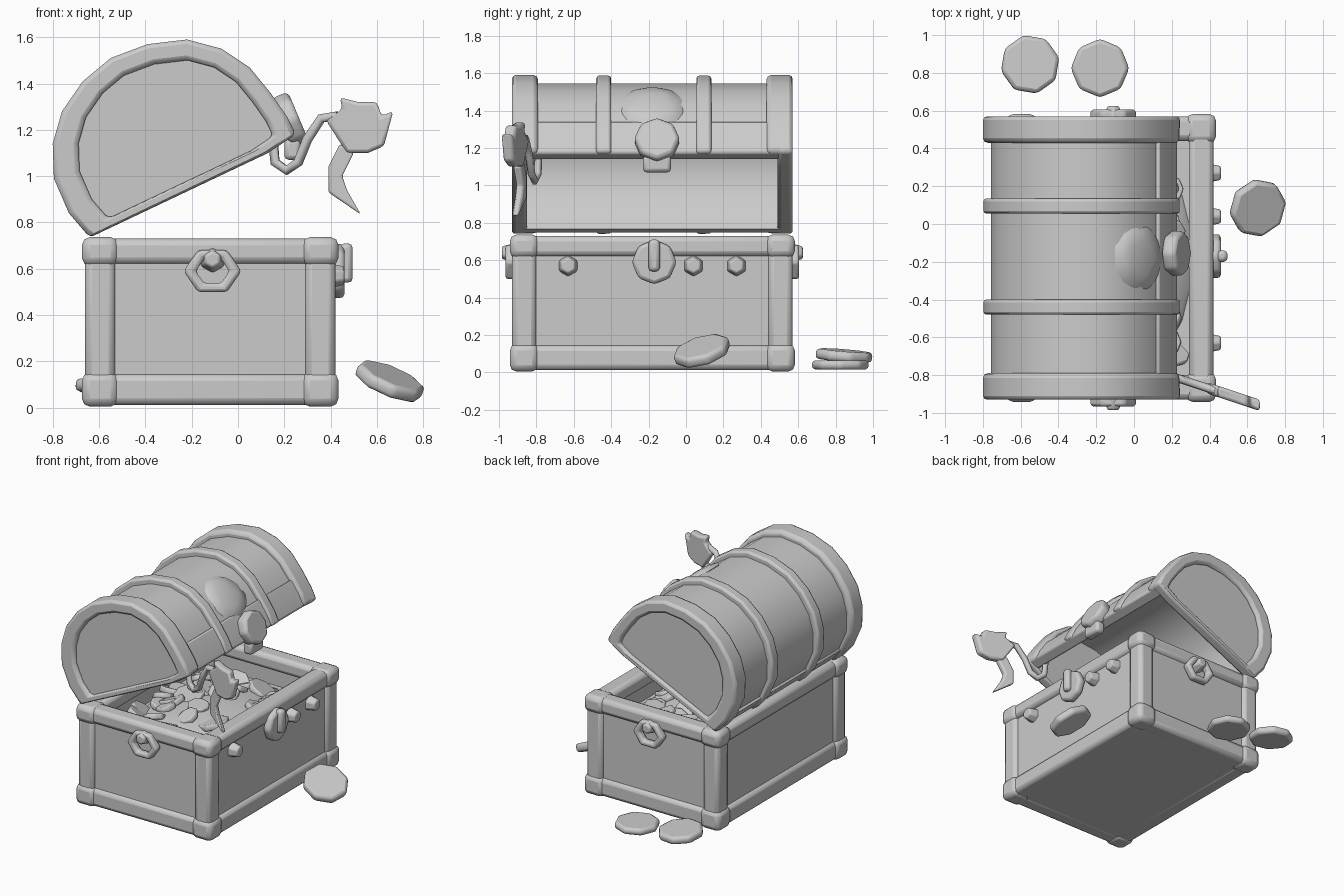
import bpy, bmesh, math, random
from mathutils import Vector, Matrix

if "Cube" in bpy.data.objects:
    bpy.data.objects.remove(bpy.data.objects["Cube"])
random.seed(4)

GREY = (0.6, 0.6, 0.6, 1)
mat = bpy.data.materials.new("plain grey")
mat.use_nodes = True
mat.diffuse_color = GREY
mat.node_tree.nodes["Principled BSDF"].inputs["Base Color"].default_value = GREY


def finish(name, bm, bevel=0, segments=2):
    bmesh.ops.recalc_face_normals(bm, faces=bm.faces[:])
    me = bpy.data.meshes.new(name)
    bm.to_mesh(me)
    bm.free()
    me.materials.append(mat)
    ob = bpy.data.objects.new(name, me)
    bpy.context.collection.objects.link(ob)
    if bevel:
        mod = ob.modifiers.new("Rounded edges", "BEVEL")
        mod.width, mod.segments = bevel, segments
        mod.limit_method, mod.angle_limit = "ANGLE", math.radians(40)
    bpy.ops.object.select_all(action="DESELECT")
    ob.select_set(True)
    bpy.context.view_layer.objects.active = ob
    bpy.ops.object.shade_smooth_by_angle(angle=math.radians(50))
    return ob


def box(name, xs, ys, zs, bevel=0):
    bm = bmesh.new()
    size = [b - a for a, b in (xs, ys, zs)]
    mid = [(a + b) / 2 for a, b in (xs, ys, zs)]
    bmesh.ops.create_cube(bm, size=1, matrix=Matrix.Translation(mid) @ Matrix.Diagonal((*size, 1)))
    return finish(name, bm, bevel)


def disc(name, centre, normal, radius, depth, sides=8, bevel=0.02, taper=1):
    bm = bmesh.new()
    turn = Vector(normal).to_track_quat("Z", "Y").to_matrix().to_4x4()
    bmesh.ops.create_cone(bm, cap_ends=True, segments=sides, radius1=radius, radius2=radius * taper,
                          depth=depth, matrix=Matrix.Translation(centre) @ turn)
    return finish(name, bm, bevel)


def lump(name, centre, scale):
    bm = bmesh.new()
    bmesh.ops.create_icosphere(bm, subdivisions=2, radius=1,
                               matrix=Matrix.Translation(centre) @ Matrix.Diagonal((*scale, 1)))
    return finish(name, bm)


def strip(name, outer, inner, y0, y1, closed=False, bevel=0.0):
    """Band between two x-z outlines, running from y0 to y1."""
    bm = bmesh.new()
    rows = [[bm.verts.new((p[0], y, p[1])) for y, p in ((y0, o), (y1, o), (y1, i), (y0, i))]
            for o, i in zip(outer, inner)]
    n = len(rows)
    for k in range(n if closed else n - 1):
        a, b = rows[k], rows[(k + 1) % n]
        for j in range(4):
            m = (j + 1) % 4
            bm.faces.new((a[j], a[m], b[m], b[j]))
    if not closed:
        bm.faces.new(rows[0])
        bm.faces.new(rows[-1])
    return finish(name, bm, bevel)


def plate(name, outline, y0, y1, slant=0.0, bevel=0.0):
    """Flat outline in x-z given thickness in y, optionally slanted along x."""
    bm = bmesh.new()
    face = bm.faces.new([bm.verts.new((x, y0 + slant * x, z)) for x, z in outline])
    new = bmesh.ops.extrude_face_region(bm, geom=[face])["geom"]
    bmesh.ops.translate(bm, vec=(0, y1 - y0, 0), verts=[g for g in new if isinstance(g, bmesh.types.BMVert)])
    return finish(name, bm, bevel)


# Chest body: floor and four thin walls
X0, X1, Y0, Y1 = -0.66, 0.42, -0.93, 0.57
R = 0.025
box("floor", (X0 + R, X1 - R), (Y0 + R, Y1 - R), (0.015, 0.07))
for name, a in (("back_wall", X0 + R), ("lock_wall", X1 - R - 0.06)):
    box(name, (a, a + 0.06), (Y0 + R, Y1 - R), (0.03, 0.7))
for name, a in (("front_wall", Y0 + R), ("rear_wall", Y1 - R - 0.06)):
    box(name, (X0 + R, X1 - R), (a, a + 0.06), (0.03, 0.7))

# Frame rails, posts and corner caps
T = 0.13
xs_sides = ((X0, X0 + T), (X1 - T, X1))
ys_sides = ((Y0, Y0 + T), (Y1 - T, Y1))
for level, zs in (("lower", (0.012, 0.145)), ("upper", (0.62, 0.73))):
    for xs in xs_sides:
        box(level + "_long_rail", xs, (Y0 + 0.03, Y1 - 0.03), zs, 0.03)
    for ys in ys_sides:
        box(level + "_short_rail", (X0 + 0.03, X1 - 0.03), ys, zs, 0.03)
    for xs in xs_sides:
        for ys in ys_sides:
            box(level + "_corner_cap", (xs[0] - 0.014, xs[1] + 0.014), (ys[0] - 0.012, ys[1] + 0.012),
                (zs[0] - 0.007, zs[1] + 0.007), 0.035)
for xs in xs_sides:
    for ys in ys_sides:
        box("corner_post", xs, ys, (0.05, 0.7), 0.03)

# Lid outline, from the hinge over the dome to the front lip
dome = [(-0.64, 0.735), (-0.73, 0.84), (-0.795, 0.99), (-0.8, 1.14), (-0.76, 1.28), (-0.67, 1.41),
        (-0.55, 1.51), (-0.39, 1.57), (-0.22, 1.59), (-0.07, 1.55), (0.05, 1.47), (0.14, 1.36),
        (0.21, 1.26), (0.25, 1.18)]


def shrink(points, f, cx, cz):
    return [(cx + (x - cx) * f, cz + (z - cz) * f) for x, z in points]


skin = shrink(dome, 0.93, -0.19, 0.95)
lining = shrink(dome, 0.85, -0.19, 0.95)
rim = dome + [(0.13, 1.1)]
rim_inner = shrink(rim, 0.8, -0.24, 1.15)

strip("lid_shell", skin, lining, Y0 + 0.04, Y1 - 0.04)
for y0, y1, w0, w1 in ((Y0, Y0 + 0.14, Y0 + 0.03, Y0 + 0.08), (Y1 - 0.14, Y1, Y1 - 0.08, Y1 - 0.03)):
    strip("lid_end_band", dome, shrink(dome, 0.86, -0.19, 0.95), y0, y1, bevel=0.025)
    strip("lid_end_rim", rim, rim_inner, min(y0, w0), min(y0, w0) + 0.08 if y0 < 0 else y1, True, 0.02) \
        if y0 < 0 else strip("lid_end_rim", rim, rim_inner, y1 - 0.08, y1, True, 0.02)
    plate("lid_end_panel", shrink(rim, 0.9, -0.24, 1.15), w0, w1)
for y in (-0.44, 0.095):
    strip("lid_middle_band", shrink(dome, 0.995, -0.19, 0.95), lining, y - 0.04, y + 0.04, bevel=0.015)
lip = shrink(dome, 0.965, -0.19, 0.95)
strip("lid_front_lip", lip[-3:], shrink(dome, 0.8, -0.19, 0.95)[-3:], Y0 + 0.05, Y1 - 0.05, bevel=0.015)
strip("lid_hinge_lip", lip[:2], lining[:2], Y0 + 0.05, Y1 - 0.05, bevel=0.015)

# Raised ornament and hasp on the lid, lock on the body
ornament = lump("lid_ornament", (0, 0, 0), (0.17, 0.19, 0.05))
ornament.location, ornament.rotation_euler = (0.02, -0.18, 1.41), (0, math.radians(42), 0)
disc("hasp_disc", (0.225, -0.155, 1.24), (0.9, 0, 0.38), 0.122, 0.08)
box("hasp_tongue", (0.2, 0.27), (-0.23, -0.08), (1.07, 1.16), 0.02)
disc("lock_disc", (0.43, -0.17, 0.59), (1, 0, 0), 0.12, 0.06)
box("lock_stud", (0.44, 0.495), (-0.2, -0.14), (0.54, 0.71), 0.02)
for y in (-0.63, 0.04, 0.27):
    disc("wall_stud", (0.42, y, 0.57), (1, 0, 0), 0.06, 0.08, 6, 0.01, 0.7)

# Six-sided ring handles on both short sides
for y, out in ((Y0, -1), (Y1, 1)):
    hexagon = [(-0.11 + 0.125 * math.cos(k * math.pi / 3), 0.59 + 0.105 * math.sin(k * math.pi / 3)) for k in range(6)]
    ys = sorted((y - out * 0.02, y + out * 0.035))
    strip("ring_handle", hexagon, shrink(hexagon, 0.58, -0.11, 0.59), *ys, True, 0.015)
    disc("handle_knob", (-0.11, y + out * 0.01, 0.64), (0, out, 0), 0.06, 0.09, 6, 0.01, 0.6)

# Treasure heap
lump("treasure_mound", (-0.12, -0.18, 0.42), (0.5, 0.72, 0.2))
box("treasure_bed", (X0 + 0.06, X1 - 0.06), (Y0 + 0.06, Y1 - 0.06), (0.1, 0.5))
for k in range(45):
    x, y = random.uniform(-0.5, 0.24), random.uniform(-0.75, 0.38)
    h = 0.5 + 0.12 * max(0, 1 - ((x + 0.12) / 0.5) ** 2 - ((y + 0.18) / 0.7) ** 2)
    tilt = (random.uniform(-0.6, 0.6), random.uniform(-0.6, 0.6), 1)
    disc("heap_coin", (x, y, h), tilt, random.uniform(0.07, 0.11), 0.04, 8, 0.01)

# Loose coins on the ground
disc("rear_coin", (-0.55, 0.845, 0.09), (0.05, 0.08, 1), 0.158, 0.055)
disc("rear_flat_coin", (-0.18, 0.825, 0.04), (0, 0, 1), 0.155, 0.05)
disc("side_coin", (0.655, 0.085, 0.115), (0.42, -0.3, 1), 0.158, 0.06)

# Pendant hanging from the lid: chain, flat body with two points, tail
SL = -0.33
plate("pendant_body", [(0.38, 1.24), (0.45, 1.29), (0.44, 1.34), (0.52, 1.32), (0.6, 1.32), (0.62, 1.26),
                       (0.67, 1.28), (0.63, 1.13), (0.56, 1.1), (0.47, 1.1)], -0.77, -0.71, SL, 0.015)
plate("pendant_tail", [(0.44, 1.14), (0.39, 1.04), (0.39, 0.93), (0.53, 0.835), (0.47, 0.94), (0.45, 1.0),
                       (0.5, 1.1)], -0.76, -0.72, SL, 0.01)
curve = bpy.data.curves.new("pendant_chain", "CURVE")
curve.dimensions, curve.bevel_depth, curve.bevel_resolution = "3D", 0.022, 1
path = [(0.15, 1.17), (0.16, 1.06), (0.21, 1.025), (0.26, 1.06), (0.3, 1.16), (0.36, 1.25), (0.43, 1.26)]
spline = curve.splines.new("POLY")
spline.points.add(len(path) - 1)
for point, (x, z) in zip(spline.points, path):
    point.co = (x, -0.74 + SL * x, z, 1)
curve.use_fill_caps = True
curve.materials.append(mat)
bpy.context.collection.objects.link(bpy.data.objects.new("pendant_chain", curve))
